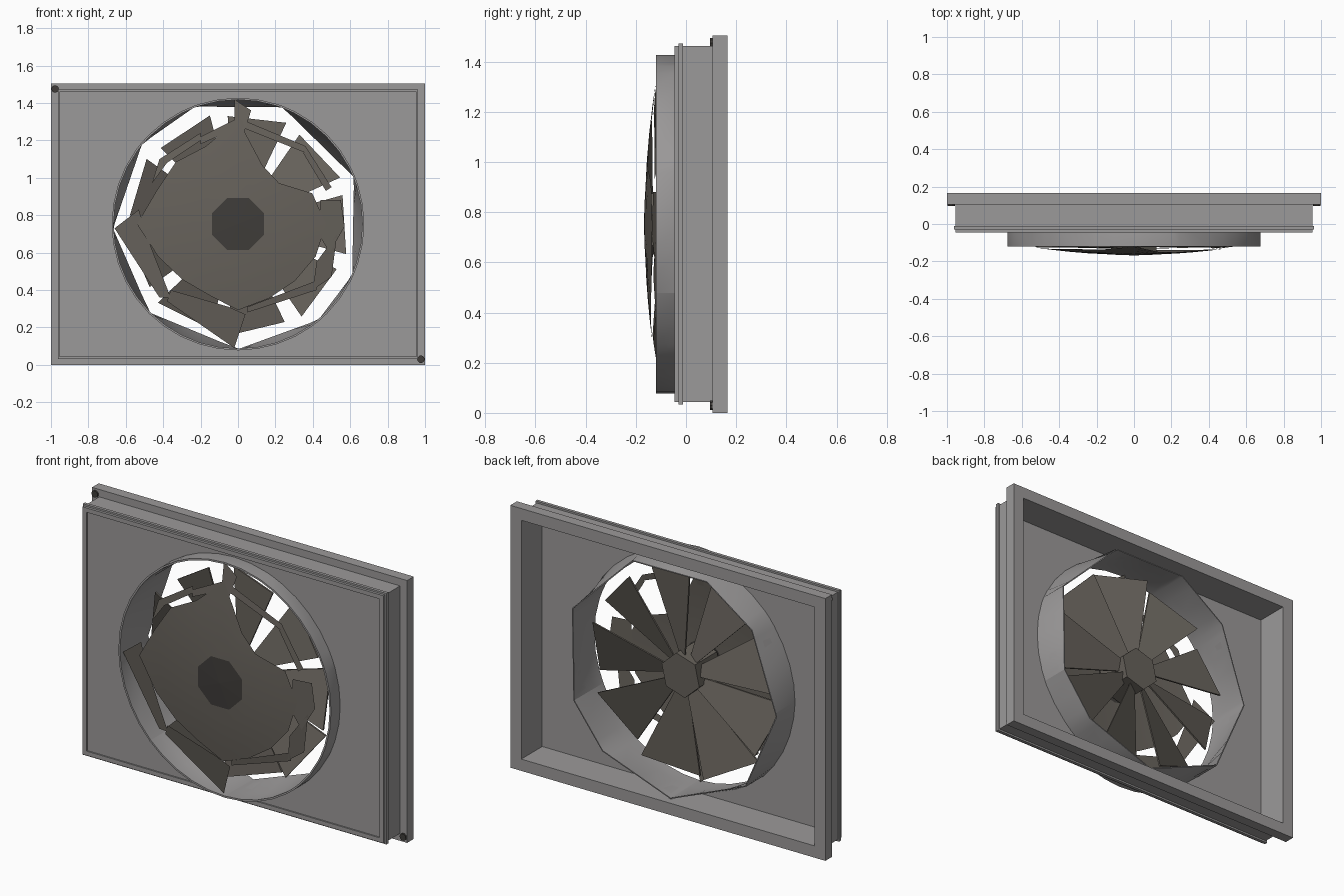
import bpy, bmesh, math
from mathutils import Vector

if "Cube" in bpy.data.objects:
    bpy.data.objects.remove(bpy.data.objects["Cube"])

CZ = 0.7525  # height of the fan axis


def material(name, rgb):
    m = bpy.data.materials.new(name)
    m.diffuse_color = (*rgb, 1)
    m.use_nodes = True
    m.node_tree.nodes["Principled BSDF"].inputs["Base Color"].default_value = m.diffuse_color
    return m


GREY = material("frame_grey", (0.33, 0.32, 0.32))
BROWN = material("fan_brown_grey", (0.135, 0.122, 0.105))
DARK = material("dark_badge", (0.05, 0.046, 0.042))


def build(name, verts, faces, mat, smooth=False, face_front=False, closed=False):
    me = bpy.data.meshes.new(name)
    bm = bmesh.new()
    vs = [bm.verts.new(v) for v in verts]
    for f in faces:
        bm.faces.new([vs[i] for i in f])
    bm.normal_update()
    if closed:
        bmesh.ops.recalc_face_normals(bm, faces=bm.faces[:])
    if face_front:
        for f in bm.faces:
            if f.normal.y > 0:
                f.normal_flip()
    bm.to_mesh(me)
    bm.free()
    me.materials.append(mat)
    ob = bpy.data.objects.new(name, me)
    bpy.context.collection.objects.link(ob)
    if smooth:
        bpy.ops.object.select_all(action='DESELECT')
        ob.select_set(True)
        bpy.context.view_layer.objects.active = ob
        bpy.ops.object.shade_smooth_by_angle(angle=math.radians(30))
    return ob


def loft(name, loops, mat, wrap=True, smooth=False):
    """Skin equal-length closed loops; wrap joins the last loop to the first."""
    n = len(loops[0])
    verts = [p for lp in loops for p in lp]
    faces = []
    for a in range(len(loops) if wrap else len(loops) - 1):
        b = (a + 1) % len(loops)
        for i in range(n):
            j = (i + 1) % n
            faces.append((a * n + i, a * n + j, b * n + j, b * n + i))
    return build(name, verts, faces, mat, smooth, closed=True)


def rect(hx, hz, y):
    return [(sx * hx, y, CZ + sz * hz) for sx, sz in ((-1, -1), (1, -1), (1, 1), (-1, 1))]


def rect_tube(name, hx, hz, ix, iz, y0, y1):
    return loft(name, [rect(hx, hz, y0), rect(hx, hz, y1), rect(ix, iz, y1), rect(ix, iz, y0)], GREY)


# Hollow box frame with a back flange and a thin front rib
rect_tube("box_walls", 0.955, 0.71, 0.93, 0.685, -0.045, 0.165)
rect_tube("back_flange", 1.0, 0.7525, 0.93, 0.685, 0.105, 0.165)
rect_tube("front_rib", 0.963, 0.72, 0.94, 0.70, -0.03, -0.012)

# Front panel with a round opening
PX, PZ, R = 0.935, 0.69, 0.675
corner = math.atan2(PZ, PX)
angles = sorted([k * math.tau / 48 + 0.01 for k in range(48)]
                + [corner, math.pi - corner, math.pi + corner, math.tau - corner])


def to_rect(a):
    c, s = math.cos(a), math.sin(a)
    k = min(PX / max(abs(c), 1e-6), PZ / max(abs(s), 1e-6))
    return c * k, s * k


def polar(r, a, y):
    return (r * math.cos(a), y, CZ + r * math.sin(a))


outer = [to_rect(a) for a in angles]
loft("front_panel", [
    [(x, -0.037, CZ + z) for x, z in outer],
    [polar(R - 0.004, a, -0.037) for a in angles],
    [polar(R - 0.004, a, -0.025) for a in angles],
    [(x, -0.025, CZ + z) for x, z in outer]], GREY)

# Shroud: round at the front, a coarse nine-sided opening at the back
corners = [math.radians(d) for d in (-24, 22, 69, 110, 140, 182, 225, 270, 310, 336)]


def coarse_radius(a):
    while a < corners[0]:
        a += math.tau
    while a >= corners[-1]:
        a -= math.tau
    for a0, a1 in zip(corners, corners[1:]):
        if a0 <= a <= a1:
            return R * math.cos((a1 - a0) / 2) / math.cos(a - (a0 + a1) / 2)
    return R


ring = sorted([k * math.tau / 40 for k in range(40)] + [c % math.tau + 0.001 for c in corners])
loft("shroud", [
    [polar(R, a, -0.12) for a in ring],
    [polar(R, a, -0.035) for a in ring],
    [polar(coarse_radius(a), a, 0.14) for a in ring],
    [polar(coarse_radius(a) - 0.006, a, 0.14) for a in ring],
    [polar(R - 0.01, a, -0.035) for a in ring],
    [polar(R - 0.01, a, -0.12) for a in ring]], GREY, smooth=True)

# Nine pitched fan blades
verts, faces = [], []
for k in range(9):
    a = math.radians(40 * k)
    h = math.radians(15.5)
    base = len(verts)
    for t in (-0.005, 0.005):
        verts += [polar(0.10, a - h, -0.01 + t), polar(0.60, a - h, -0.05 + t),
                  polar(0.58, a + h, 0.045 + t), polar(0.10, a + h, 0.02 + t)]
    for f in ((0, 1, 2, 3), (7, 6, 5, 4), (0, 4, 5, 1), (1, 5, 6, 2), (2, 6, 7, 3), (3, 7, 4, 0)):
        faces.append([base + i for i in f])
build("fan_blades", verts, faces, BROWN, closed=True)


# Hub behind the grille
def prism(name, n, r, y0, y1, x, z, mat, turn=0.0):
    vs = [(x + r * math.cos(turn + k * math.tau / n), y, z + r * math.sin(turn + k * math.tau / n))
          for y in (y0, y1) for k in range(n)]
    fs = [list(range(n)), list(range(n, 2 * n))]
    fs += [(k, (k + 1) % n, n + (k + 1) % n, n + k) for k in range(n)]
    return build(name, vs, fs, mat, closed=True)


prism("fan_hub", 6, 0.125, -0.15, 0.05, 0, CZ, BROWN, 0.3)


# Domed grille: closed centre with an uneven outline
def dome_y(x, z):
    return -0.165 + 0.047 * (x * x + z * z) / 0.336


edge = [0.47, 0.43, 0.31, 0.34, 0.56, 0.45, 0.47, 0.47,
        0.54, 0.46, 0.42, 0.41, 0.46, 0.43, 0.43, 0.45]
verts, faces = [], []
steps = (0.0, 0.3, 0.55, 0.8, 1.0)
for s in steps:
    for k, e in enumerate(edge):
        a = k * math.tau / 16
        r = 0.12 + (e - 0.12) * s
        x, z = r * math.cos(a), r * math.sin(a)
        verts.append((x, dome_y(x, z), CZ + z))
for s in range(len(steps) - 1):
    for k in range(16):
        j = (k + 1) % 16
        faces.append((s * 16 + k, s * 16 + j, s * 16 + 16 + j, s * 16 + 16 + k))
build("grille_dome", verts, faces, BROWN, smooth=True, face_front=True)

# Outer grille slats, laid on the same dome
slats = [
    [(-.02, 1.42), (.07, 1.36), (.02, 1.2), (-.02, 1.2)],
    [(0, 1.32), (.36, 1.17), (.37, 1.13), (.02, 1.27)],
    [(.36, 1.17), (.5, .95), (.47, .93), (.35, 1.13)],
    [(.44, .88), (.55, .88), (.57, .74), (.49, .6), (.43, .7)],
    [(.53, .7), (.5, .47), (.4, .4), (.42, .55)],
    [(.42, .4), (.05, .28), (.05, .31), (.42, .45)],
    [(-.02, .09), (.04, .27), (-.05, .31), (-.36, .4), (-.38, .34)],
    [(-.66, .73), (-.53, .83), (-.5, .72), (-.36, .36), (-.42, .36)],
    [(-.46, .97), (-.42, 1.1), (-.2, 1.24), (-.2, 1.2), (-.38, 1.08)],
    [(-.2, 1.22), (0, 1.32), (0, 1.27), (-.2, 1.18)],
]
verts, faces = [], []
for s in slats:
    faces.append(range(len(verts), len(verts) + len(s)))
    verts += [(x, dome_y(x, z - CZ) + 0.004, z) for x, z in s]
build("grille_slats", verts, faces, BROWN, face_front=True)

# Eight-sided centre badge, a very shallow cone
ang = [math.radians(22.5 + 45 * k) for k in range(8)]
verts = [polar(0.15, a, -0.163) for a in ang] + [(0, -0.168, CZ)]
build("centre_badge", verts, [(k, (k + 1) % 8, 8) for k in range(8)], DARK, face_front=True)

# Corner screws on the flange front
for n, x, z in (("screw_top_left", -0.978, 1.475), ("screw_bottom_right", 0.978, 0.03)):
    prism(n, 10, 0.02, 0.096, 0.11, x, z, DARK)
